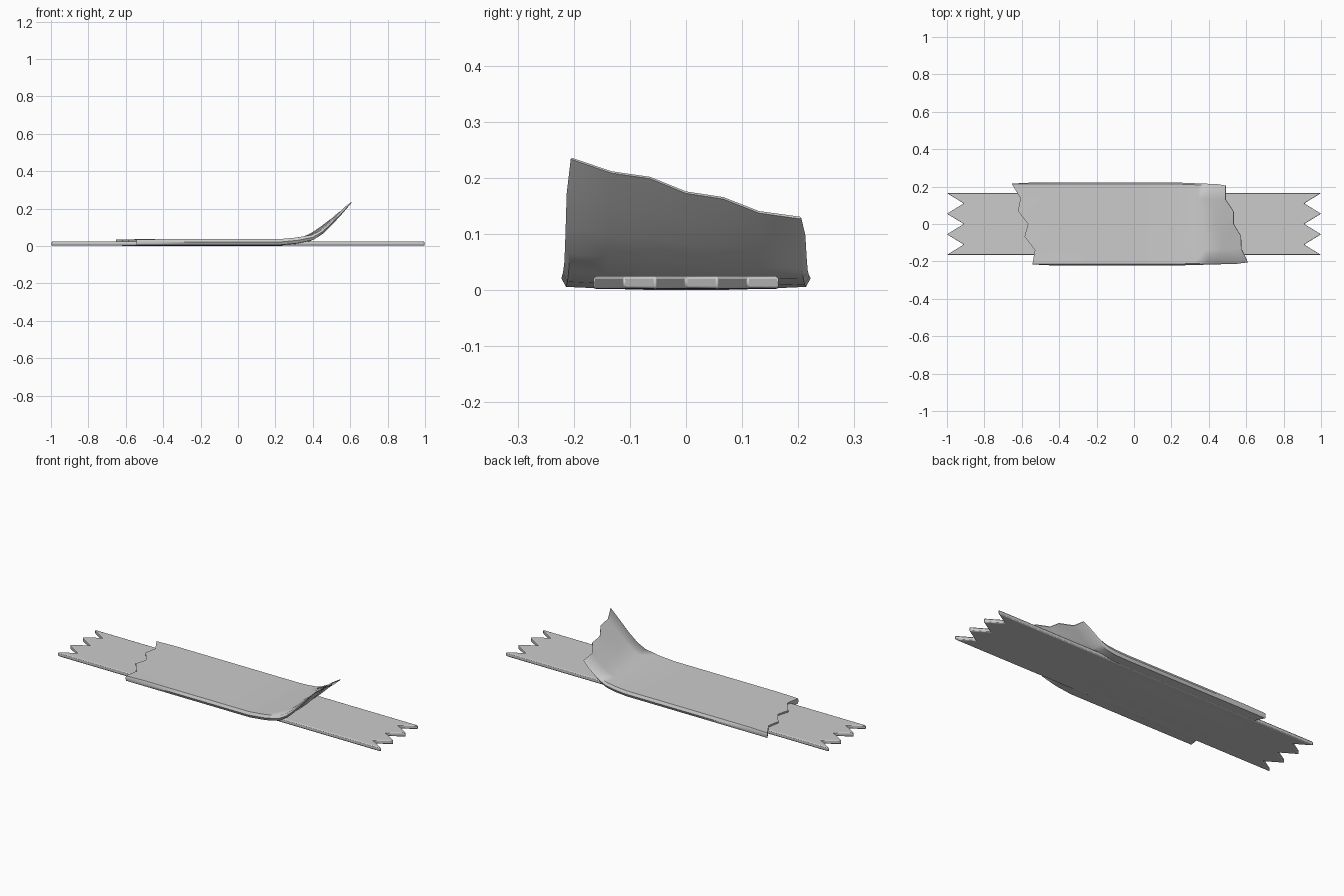
import bpy, bmesh, math

if "Cube" in bpy.data.objects:
    bpy.data.objects.remove(bpy.data.objects["Cube"])


def finish(name, bm, bevel=0):
    bmesh.ops.recalc_face_normals(bm, faces=bm.faces)
    me = bpy.data.meshes.new(name)
    bm.to_mesh(me)
    bm.free()
    ob = bpy.data.objects.new(name, me)
    bpy.context.collection.objects.link(ob)
    if bevel:
        m = ob.modifiers.new("soft_edges", "BEVEL")
        m.width, m.segments, m.limit_method = bevel, 2, "ANGLE"
        m.angle_limit = math.radians(50)
    bpy.ops.object.select_all(action="DESELECT")
    ob.select_set(True)
    bpy.context.view_layer.objects.active = ob
    bpy.ops.object.shade_smooth_by_angle(angle=math.radians(55))
    return ob


# Long strip with zigzag cut ends
bm = bmesh.new()
right = [(1.0 if i % 2 == 0 else 0.91, -0.165 + i * 0.055) for i in range(7)]
outline = right + [(-x, y) for x, y in reversed(right)]
base = bm.faces.new([bm.verts.new((x, y, 0.002)) for x, y in outline])
top = bmesh.ops.extrude_face_region(bm, geom=[base])["geom"]
for v in top:
    if isinstance(v, bmesh.types.BMVert):
        v.co.z = 0.025
finish("long_strip", bm, 0.005)

# Wide backing sheet with torn left edge and curled right edge
ys = [-0.214, -0.14, -0.067, 0.0, 0.07, 0.137, 0.214]
left_x = [-0.543, -0.53, -0.585, -0.567, -0.62, -0.607, -0.653]
tip_x = [0.607, 0.574, 0.571, 0.532, 0.532, 0.49, 0.49]
tip_z = [0.236, 0.212, 0.202, 0.176, 0.166, 0.141, 0.131]
FLAT, Z = 0.22, 0.037
# curl: (fraction along x, fraction of height)
curl = [(0, 0), (0.25, 0.045), (0.46, 0.12), (0.58, 0.24), (0.70, 0.43),
        (0.85, 0.70), (1, 1)]


def row_profile(i):
    """Top and bottom points along one lengthwise row."""
    y = ys[i]
    bulge = 0.006 * (1 - (y / 0.214) ** 2)
    pts = [(left_x[i], Z - 0.003), (left_x[i] + 0.12, Z), (-0.2, Z), (0.05, Z)]
    pts += [(FLAT + (tip_x[i] - FLAT) * f, Z + (tip_z[i] - Z) * g)
            for f, g in curl]
    n, out = len(pts), []
    for k, (x, z) in enumerate(pts):
        a, b = pts[max(k - 1, 0)], pts[min(k + 1, n - 1)]
        ang = math.atan2(b[1] - a[1], b[0] - a[0]) if k > 3 else 0
        f = curl[k - 4][0] if k >= 4 else 0
        th = 0.031 * (1 - max(0, (f - 0.4) / 0.6) * 0.85)
        th += bulge * (1 - f)
        if k == 0:
            th -= 0.003
        bx = x + th * math.sin(ang) * (1 - 0.5 * f)
        yy = y * (1 - 0.05 * f)
        out.append(((x, yy, z), (bx, yy, z - th * math.cos(ang))))
    return out


bm = bmesh.new()
rows = [row_profile(i) for i in range(7)]
rings = []
for k in range(len(rows[0])):
    t = [bm.verts.new(r[k][0]) for r in rows]
    b = [bm.verts.new(r[k][1]) for r in rows]
    side = []
    for j in (0, 6):
        m = (t[j].co + b[j].co) / 2
        m.y *= 1.038 if 0 < k < len(rows[0]) - 1 else 1.01
        side.append(bm.verts.new(m))
    rings.append((t, b, side))
for (t0, b0, s0), (t1, b1, s1) in zip(rings, rings[1:]):
    loop0 = t0 + [s0[1]] + b0[::-1] + [s0[0]]
    loop1 = t1 + [s1[1]] + b1[::-1] + [s1[0]]
    for i in range(len(loop0)):
        j = (i + 1) % len(loop0)
        bm.faces.new((loop0[i], loop0[j], loop1[j], loop1[i]))
for t, b, s in (rings[0], rings[-1]):
    for i in range(6):
        bm.faces.new((t[i], t[i + 1], b[i + 1], b[i]))
    bm.faces.new((t[0], b[0], s[0]))
    bm.faces.new((t[6], s[1], b[6]))
finish("curled_sheet", bm)
